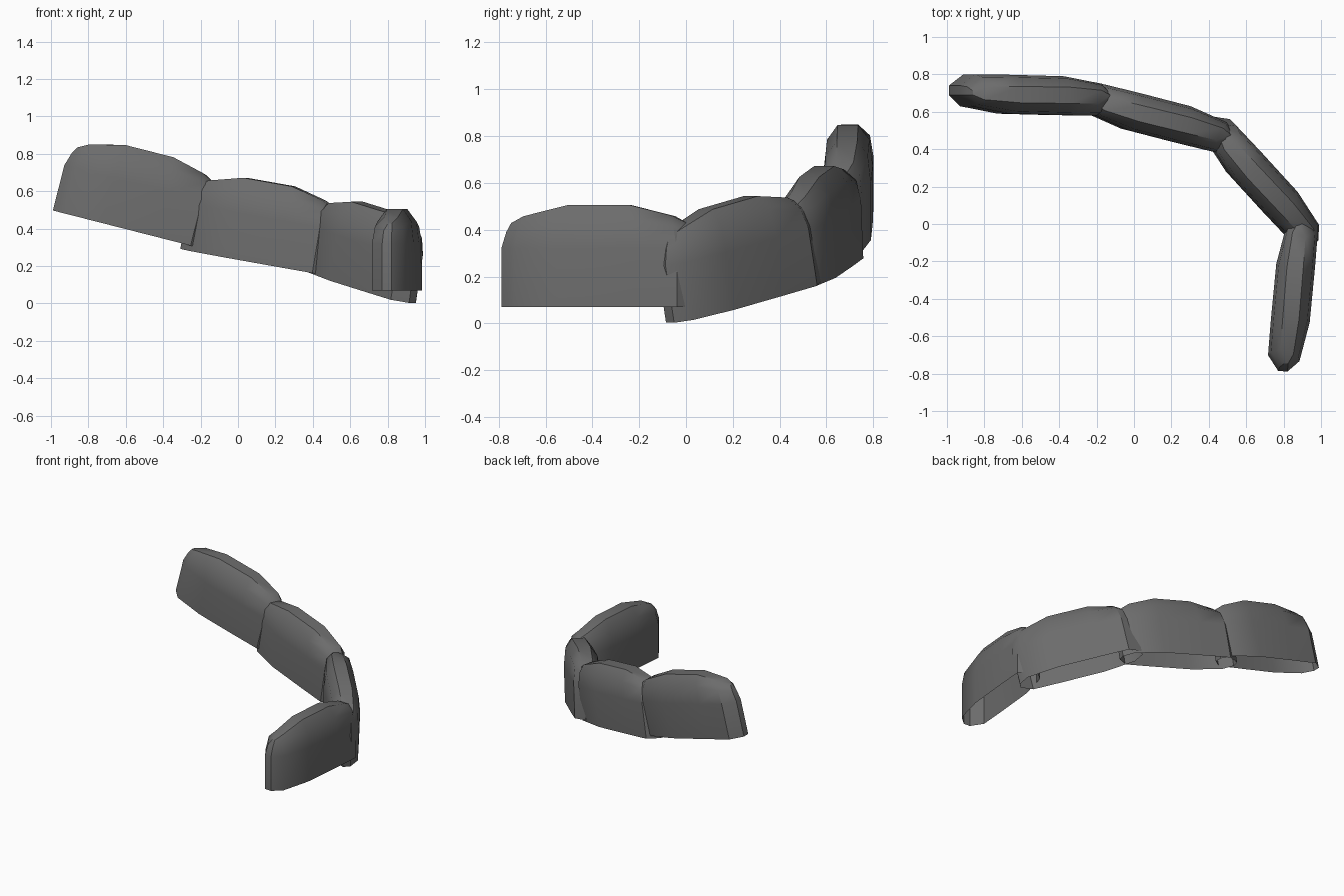
import bpy, bmesh
from math import radians
from mathutils import Matrix

if "Cube" in bpy.data.objects:
    bpy.data.objects.remove(bpy.data.objects["Cube"])

# Single dark grey stone colour
stone = bpy.data.materials.new("dark_grey_stone")
stone.diffuse_color = (0.15, 0.15, 0.15, 1)
stone.use_nodes = True
stone.node_tree.nodes["Principled BSDF"].inputs["Base Color"].default_value = stone.diffuse_color

# Plan of one wall block: one side listed, the other is its half-turn copy
SIDE = [(-.42, 0.0), (-.36, -.06), (-.15, -.10), (.15, -.108), (.34, -.11), (.42, -.05)]
OUTLINE = SIDE + [(-u, -w) for u, w in SIDE]
# Crest height by distance from the middle
CREST = [(0, .435), (.15, .435), (.37, .375), (.43, .25)]


def crest_height(u):
    u = abs(u)
    for (a, ha), (b, hb) in zip(CREST, CREST[1:]):
        if u <= b:
            return ha + (hb - ha) * (u - a) / (b - a)
    return CREST[-1][1]


def wall_block(name, centre, heading, tilt):
    bm = bmesh.new()

    def ring(su, sw, height):
        return [bm.verts.new((u * su, w * sw, height(u))) for u, w in OUTLINE]

    # Straight skirt, rounded shoulder, narrow crest; underside stays open
    rings = [
        ring(1, 1, lambda u: 0),
        ring(1, 1, lambda u: .25),
        ring(.95, .87, lambda u: .25 + .64 * (crest_height(u * .9) - .25)),
        ring(.9, .42, lambda u: crest_height(u * .9)),
    ]
    n = len(OUTLINE)
    for lo, hi in zip(rings, rings[1:]):
        for i in range(n):
            j = (i + 1) % n
            bm.faces.new((lo[i], lo[j], hi[j], hi[i]))
    top = rings[-1]
    for i in range(n // 2 - 1):
        bm.faces.new((top[i], top[i + 1], top[n - 2 - i], top[n - 1 - i]))
    mesh = bpy.data.meshes.new(name)
    bm.to_mesh(mesh)
    bm.free()
    mesh.materials.append(stone)
    ob = bpy.data.objects.new(name, mesh)
    bpy.context.collection.objects.link(ob)
    ob.matrix_world = (Matrix.Translation(centre)
                       @ Matrix.Rotation(radians(heading), 4, 'Z')
                       @ Matrix.Rotation(radians(tilt), 4, 'Y'))
    bpy.ops.object.select_all(action='DESELECT')
    ob.select_set(True)
    bpy.context.view_layer.objects.active = ob
    bpy.ops.object.shade_smooth_by_angle(angle=radians(35))


# Four blocks descending along the curve
wall_block("upper_wall_block", (-.583, .69, .393), 0, 14.3)
wall_block("second_wall_block", (.095, .575, .22), -13, 9.8)
wall_block("third_wall_block", (.665, .245, .09), -46, 12)
wall_block("lower_wall_block", (.85, -.37, .07), 86, 0)
